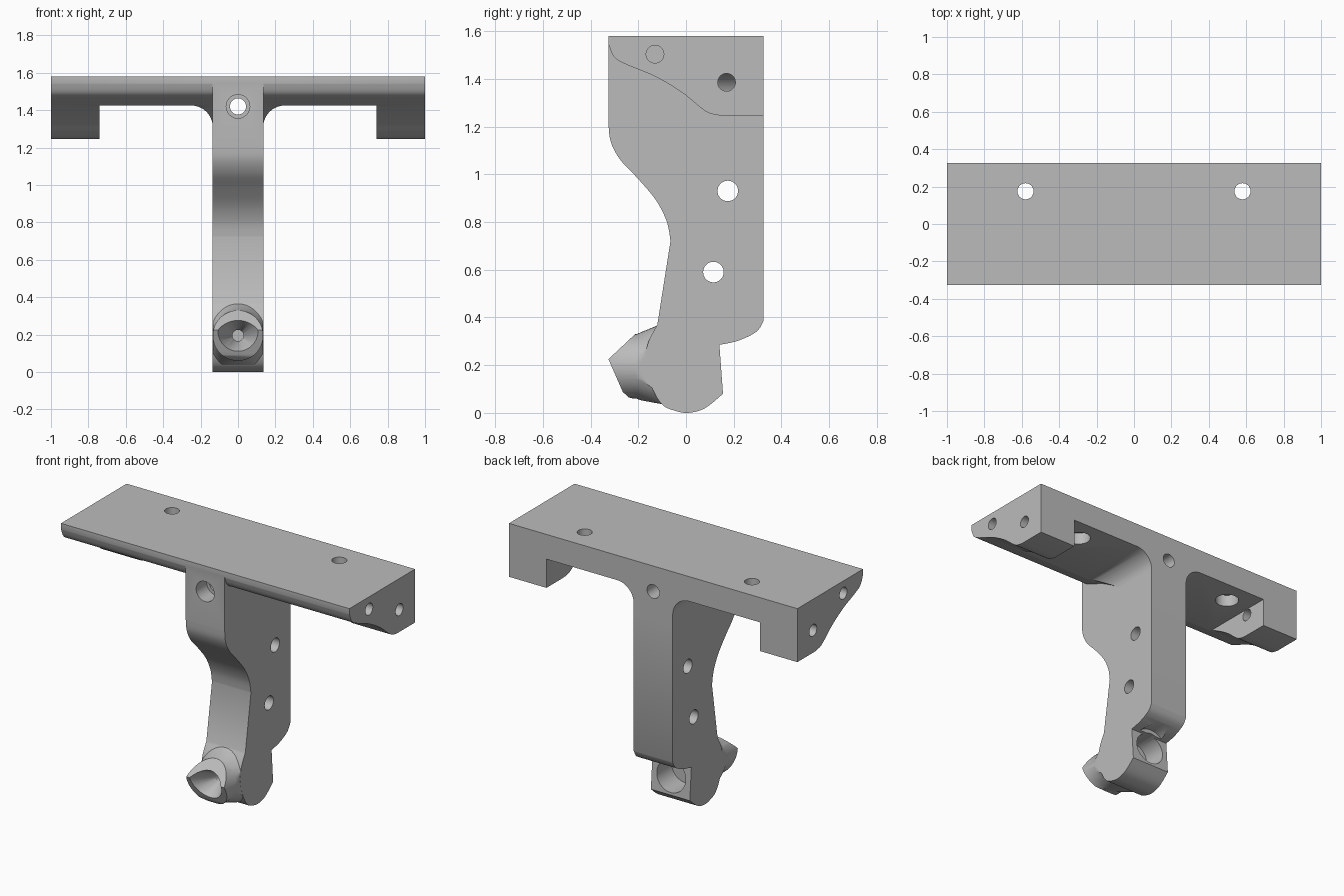
import bpy, bmesh
from math import cos, sin, radians
from mathutils import Vector, Matrix

if "Cube" in bpy.data.objects:
    bpy.data.objects.remove(bpy.data.objects["Cube"], do_unlink=True)

grey = bpy.data.materials.new("plain grey")
grey.use_nodes = True
grey.diffuse_color = (0.5, 0.5, 0.5, 1)
grey.node_tree.nodes["Principled BSDF"].inputs["Base Color"].default_value = (0.5, 0.5, 0.5, 1)


def finish(name, bm):
    bmesh.ops.recalc_face_normals(bm, faces=bm.faces)
    mesh = bpy.data.meshes.new(name)
    bm.to_mesh(mesh)
    bm.free()
    mesh.materials.append(grey)
    obj = bpy.data.objects.new(name, mesh)
    bpy.context.collection.objects.link(obj)
    return obj


def prism(name, pts, axis, lo, hi):
    """Extrude a closed outline along x (points are y, z) or y (points are x, z)."""
    bm = bmesh.new()
    place = (lambda a, b, d: (d, a, b)) if axis == "x" else (lambda a, b, d: (a, d, b))
    face = bm.faces.new([bm.verts.new(place(a, b, lo)) for a, b in pts])
    out = bmesh.ops.extrude_face_region(bm, geom=[face])["geom"]
    moved = [v for v in out if isinstance(v, bmesh.types.BMVert)]
    bmesh.ops.translate(bm, verts=moved, vec=place(0, 0, hi - lo))
    return finish(name, bm)


def rod(name, p0, p1, r0, r1=None):
    """Cylinder or cone between two points."""
    p0, p1 = Vector(p0), Vector(p1)
    turn = (p1 - p0).to_track_quat("Z", "Y").to_matrix().to_4x4()
    bm = bmesh.new()
    bmesh.ops.create_cone(bm, cap_ends=True, segments=48, radius1=r0,
                          radius2=r0 if r1 is None else r1, depth=(p1 - p0).length,
                          matrix=Matrix.Translation((p0 + p1) / 2) @ turn)
    return finish(name, bm)


def combine(obj, other, operation):
    mod = obj.modifiers.new("join", "BOOLEAN")
    mod.solver = "EXACT"
    mod.operation = operation
    mod.object = other
    with bpy.context.temp_override(object=obj, active_object=obj):
        bpy.ops.object.modifier_apply(modifier=mod.name)
    bpy.data.objects.remove(other, do_unlink=True)


def curve(pts, steps=5):
    """Smooth path through the points."""
    p = [Vector(q) for q in [pts[0]] + pts + [pts[-1]]]
    path = []
    for a, b, c, d in zip(p, p[1:], p[2:], p[3:]):
        for i in range(steps):
            t = i / steps
            path.append(tuple(0.5 * (2 * b + (c - a) * t + (2 * a - 5 * b + 4 * c - d) * t * t
                                     + (3 * b - a - 3 * c + d) * t ** 3)))
    return path + [tuple(pts[-1])]


# Top bar with its swept underside
bar_outline = [(0.325, 1.245), (0.325, 1.58), (-0.325, 1.58)] + curve(
    [(-0.325, 1.545), (-0.3, 1.49), (-0.25, 1.46), (-0.13, 1.41), (-0.02, 1.345),
     (0.06, 1.28), (0.1, 1.255), (0.15, 1.245)])
bracket = prism("bracket", bar_outline, "x", -1, 1)

# Pockets under the bar, filleted towards the web
for side in (-1, 1):
    arc = [(0.25 + 0.115 * cos(radians(a)), 1.31 + 0.115 * sin(radians(a)))
           for a in range(180, 89, -9)]
    outline = [(0.135, 1.1)] + arc + [(0.74, 1.425), (0.74, 1.1)]
    combine(bracket, prism("pocket", [(side * x, z) for x, z in outline], "y", -0.5, 0.5),
            "DIFFERENCE")

# Upright web
front = curve([(-0.325, 1.21), (-0.315, 1.135), (-0.275, 1.06), (-0.2, 0.98),
               (-0.125, 0.89), (-0.08, 0.8), (-0.065, 0.72)])
hook = curve([(-0.12, 0.37), (-0.16, 0.29), (-0.17, 0.2), (-0.14, 0.1), (-0.1, 0.035),
              (-0.05, 0.01), (0.01, 0), (0.08, 0.02), (0.155, 0.08)])
heel = curve([(0.14, 0.285), (0.22, 0.303), (0.295, 0.34), (0.325, 0.385)])
web = prism("web", [(0.325, 1.57), (-0.325, 1.57)] + front + hook + heel, "x", -0.135, 0.135)
combine(bracket, web, "UNION")

# Flared round nose trimmed to a wedge
AXIS = 0.195
nose = rod("nose", (0, -0.4, AXIS), (0, -0.1, AXIS), 0.135)
combine(nose, rod("flare", (0, -0.21, AXIS), (0, -0.05, AXIS), 0.134, 0.2), "UNION")
wedge = prism("wedge", [(-0.325, 0.225), (-0.21, 0.333), (-0.12, 0.37), (-0.06, 0.37),
                        (-0.06, 0.03), (-0.12, 0.04), (-0.2, 0.055), (-0.24, 0.065),
                        (-0.265, 0.088)], "x", -0.1345, 0.1345)
combine(nose, wedge, "INTERSECT")
combine(bracket, nose, "UNION")

# Holes: start, end, radii
holes = [
    ((0, -0.33, AXIS), (0, -0.18, AXIS), 0.115, 0.03),      # nose countersink
    ((0, -0.4, AXIS), (0, 0.3, AXIS), 0.03, 0.03),          # nose through hole
    ((0, 0, AXIS), (0, 0.25, AXIS), 0.1, 0.1),              # rear bore
    ((0, 0.157, AXIS), (0, 0.5, AXIS), 0.125, 0.125),       # clearance under heel
    ((0, -0.5, 1.42), (0, 0.5, 1.42), 0.043, 0.043),        # long bolt hole
    ((0, -0.5, 1.42), (0, -0.22, 1.42), 0.063, 0.063),      # bolt head recess
    ((-0.3, 0.175, 0.93), (0.3, 0.175, 0.93), 0.043, 0.043),
    ((-0.3, 0.115, 0.59), (0.3, 0.115, 0.59), 0.043, 0.043),
]
for s in (-1, 1):
    holes += [
        ((s * 0.58, 0.175, 1.3), (s * 0.58, 0.175, 1.7), 0.043, 0.043),   # bar hole
        ((s * 0.58, 0.175, 1.3), (s * 0.58, 0.175, 1.5), 0.07, 0.07),     # counterbore
        ((s * 0.74, -0.13, 1.503), (s * 1.1, -0.13, 1.503), 0.037, 0.037),
        ((s * 0.6, 0.17, 1.385), (s * 1.1, 0.17, 1.385), 0.037, 0.037),
    ]
for start, end, r0, r1 in holes:
    combine(bracket, rod("hole", start, end, r0, r1), "DIFFERENCE")

# Smooth shading with sharp edges kept
bpy.ops.object.select_all(action="DESELECT")
bracket.select_set(True)
bpy.context.view_layer.objects.active = bracket
bpy.ops.object.shade_smooth_by_angle(angle=radians(30))
